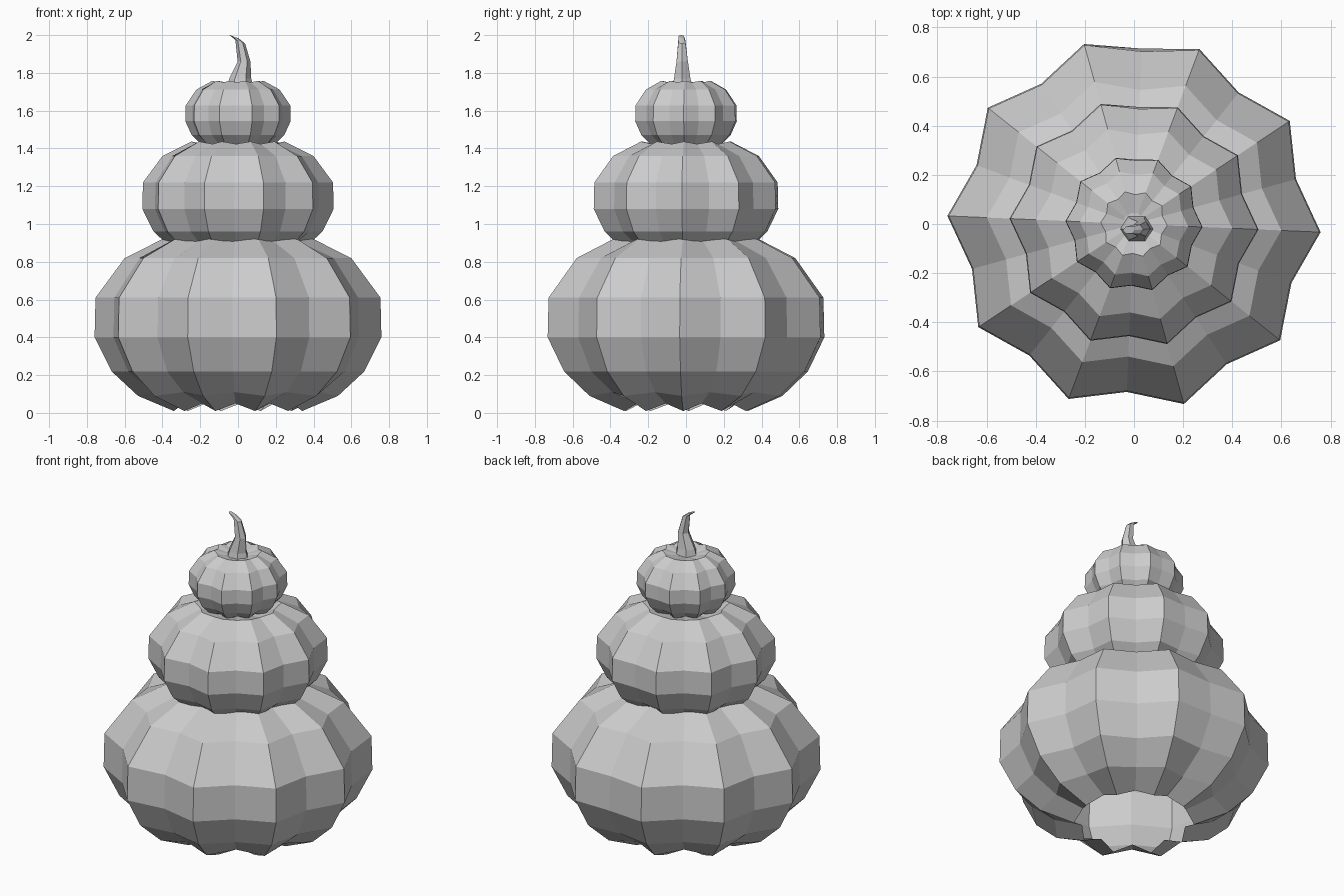
import bpy, bmesh, math
from mathutils import Vector

cube = bpy.data.objects.get("Cube")
if cube:
    bpy.data.objects.remove(cube)

grey = bpy.data.materials.new("plain_grey")
grey.use_nodes = True
grey.diffuse_color = (0.6, 0.6, 0.6, 1)
grey.node_tree.nodes["Principled BSDF"].inputs["Base Color"].default_value = (0.6, 0.6, 0.6, 1)

LOBES = 10
START = math.radians(-2.5)
BACK = 5  # valley column at the back, where the skin is crumpled

# Rib profile: ridge radius, ridge height, valley ratio, valley rise, back ratio
PROFILE = [
    (0.34, 0.01, 0.90, 0.04, 0.90),
    (0.53, 0.09, 0.88, 0.02, 0.85),
    (0.67, 0.22, 0.90, 0.00, 0.92),
    (0.76, 0.40, 0.90, 0.00, 0.94),
    (0.755, 0.61, 0.90, 0.00, 0.93),
    (0.60, 0.82, 0.90, 0.00, 0.91),
    (0.37, 0.935, 0.88, -0.02, 0.88),
    (0.13, 0.88, 0.90, -0.01, 0.90),
]


def loft(name, rings):
    """Join rings of points into a flat-shaded skin."""
    bm = bmesh.new()
    rows = [[bm.verts.new(p) for p in ring] for ring in rings]
    for low, high in zip(rows, rows[1:]):
        n = len(low)
        for i in range(n):
            j = (i + 1) % n
            bm.faces.new((low[i], low[j], high[j], high[i]))
    mesh = bpy.data.meshes.new(name)
    bm.faces.new(rows[-1])
    bm.to_mesh(mesh)
    bm.free()
    mesh.materials.append(grey)
    obj = bpy.data.objects.new(name, mesh)
    bpy.context.collection.objects.link(obj)
    return obj


def gourd(name, width, height, base):
    """Ribbed body, open underneath, with sharp ridges and soft valleys."""
    rings = []
    for radius, z, valley, rise, back in PROFILE:
        ring = []
        for i in range(LOBES * 2):
            a = START + math.pi * i / LOBES
            r, h = radius, z
            if i % 2:
                r *= back if i == BACK else valley
                h += rise
            ring.append((r * width * math.cos(a), r * width * math.sin(a), base + h * height))
        rings.append(ring)
    return loft(name, rings)


# Three stacked bodies
gourd("bottom_pumpkin", 1.0, 1.0, 0.0)
gourd("middle_pumpkin", 0.667, 0.667, 0.813)
gourd("top_pumpkin", 0.367, 0.40, 1.384)

# Bent, tapering stem: centre, radius across x, radius across y, tilt
STEM = [
    ((0.012, -0.02, 1.71), 0.075, 0.065, 0),
    ((0.012, -0.02, 1.77), 0.058, 0.05, 0),
    ((0.032, -0.02, 1.86), 0.034, 0.035, 0),
    ((0.012, -0.022, 1.965), 0.026, 0.022, -0.4),
    ((-0.022, -0.025, 1.992), 0.024, 0.016, -0.35),
]
stem_rings = []
for centre, rx, ry, tilt in STEM:
    ring = []
    for k in range(6):
        a = math.tau * k / 6
        x = rx * math.cos(a)
        ring.append(Vector(centre) + Vector((x, ry * math.sin(a), x * tilt)))
    stem_rings.append(ring)
loft("stem", stem_rings)
